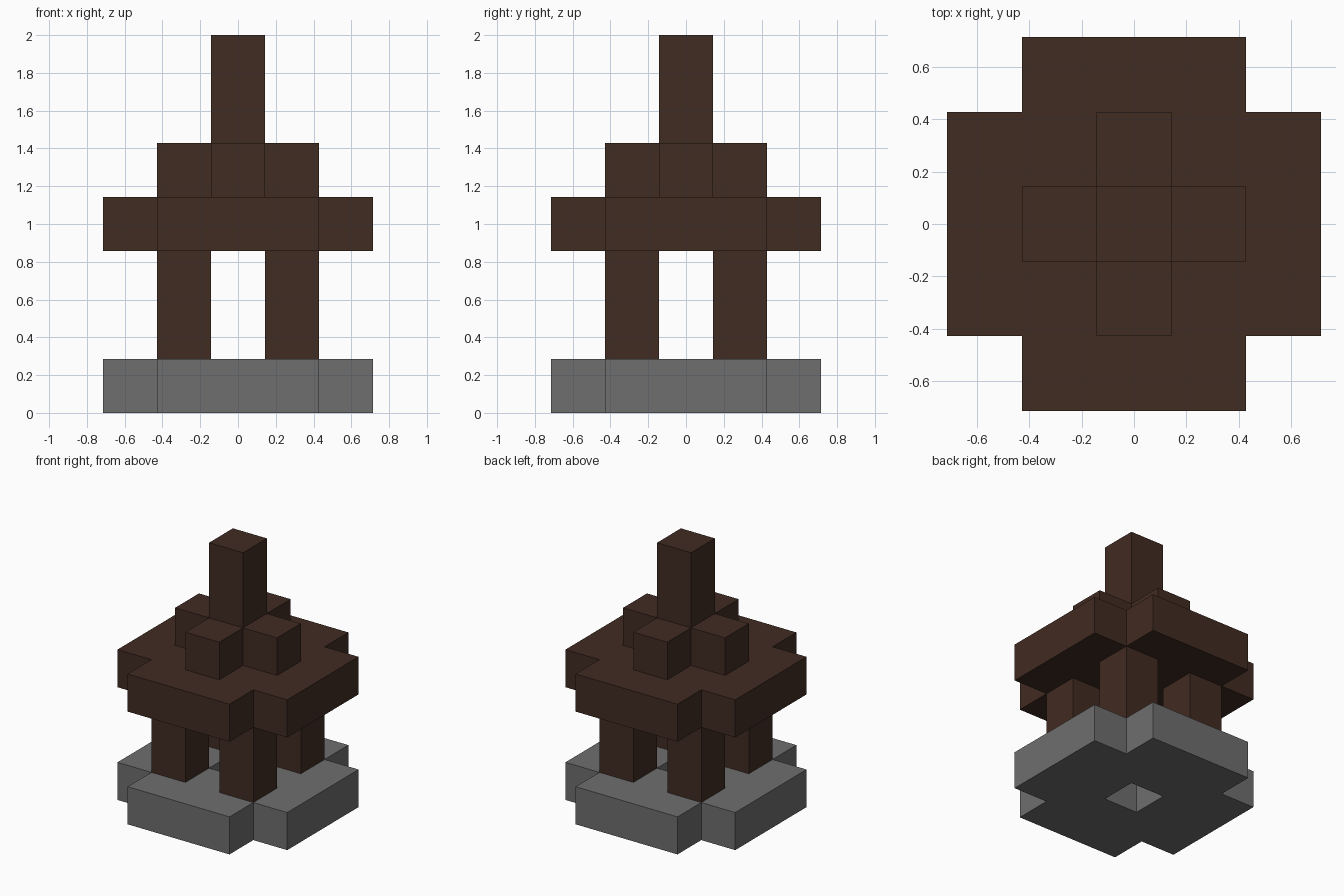
import bpy
import bmesh

UNIT = 2 / 7  # edge of one building block

cube = bpy.data.objects.get("Cube")
if cube:
    bpy.data.objects.remove(cube, do_unlink=True)


def make_material(name, color):
    mat = bpy.data.materials.new(name)
    mat.use_nodes = True
    mat.diffuse_color = (*color, 1)
    bsdf = next(n for n in mat.node_tree.nodes if n.type == "BSDF_PRINCIPLED")
    bsdf.inputs["Base Color"].default_value = (*color, 1)
    return mat


def make_layer(name, cells, bottom, height, mat):
    """Extrude a flat pattern of square cells into one solid layer."""
    bm = bmesh.new()
    for cx, cy in cells:
        corners = [(-.5, -.5), (.5, -.5), (.5, .5), (-.5, .5)]
        bm.faces.new([bm.verts.new(((cx + x) * UNIT, (cy + y) * UNIT, bottom * UNIT))
                      for x, y in corners])
    bmesh.ops.remove_doubles(bm, verts=bm.verts, dist=0.001)
    result = bmesh.ops.extrude_face_region(bm, geom=bm.faces[:], use_keep_orig=True)
    raised = [g for g in result["geom"] if isinstance(g, bmesh.types.BMVert)]
    bmesh.ops.translate(bm, verts=raised, vec=(0, 0, height * UNIT))
    bmesh.ops.recalc_face_normals(bm, faces=bm.faces)
    mesh = bpy.data.meshes.new(name)
    bm.to_mesh(mesh)
    bm.free()
    mesh.materials.append(mat)
    obj = bpy.data.objects.new(name, mesh)
    bpy.context.collection.objects.link(obj)
    return obj


stone = make_material("grey stone", (0.156, 0.156, 0.156))
wood = make_material("dark brown wood", (0.053, 0.025, 0.016))

# Square with its four corner cells cut away
span = range(-2, 3)
notched = [(x, y) for x in span for y in span if abs(x) + abs(y) < 4]
ring = [c for c in notched if c != (0, 0)]
arms = [(-1, 0), (1, 0), (0, -1), (0, 1)]

# Stone base with an open shaft in the middle
make_layer("stone_base", ring, 0, 1, stone)

# Four corner posts
for side, x in (("right", -1), ("left", 1)):
    for end, y in (("front", -1), ("back", 1)):
        make_layer(f"{end}_{side}_post", [(x, y)], 1, 2, wood)

# Roof, cross-shaped cap and spire
make_layer("roof_slab", notched, 3, 1, wood)
make_layer("roof_cross", arms + [(0, 0)], 4, 1, wood)
make_layer("spire", [(0, 0)], 5, 2, wood)
